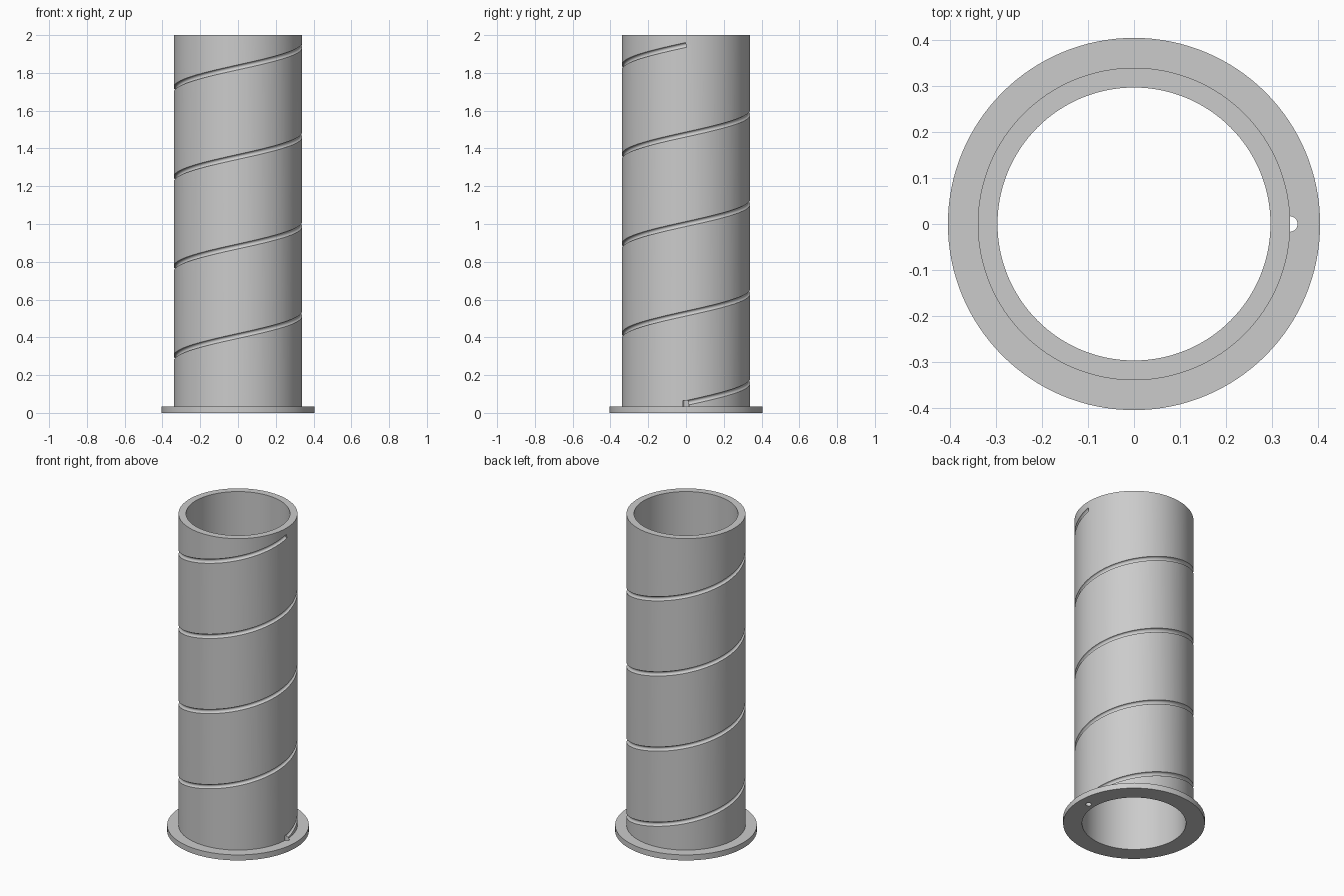
import bpy
import bmesh
import math
from mathutils import Matrix, Vector

old = bpy.data.objects.get("Cube")
if old:
    bpy.data.objects.remove(old, do_unlink=True)

INNER, OUTER, FLANGE = 0.297, 0.34, 0.405
HEIGHT, FLANGE_H = 2.0, 0.035
GROOVE_R, HOLE_R, HOLE_TOP = 0.013, 0.017, 0.065
START_Z, END_Z, TURNS = 0.052, 1.948, 4
SIDES = 128

grey = bpy.data.materials.new("plain_grey")
grey.use_nodes = True
colour = (0.6, 0.6, 0.6, 1)
grey.diffuse_color = colour
grey.node_tree.nodes["Principled BSDF"].inputs["Base Color"].default_value = colour


def make_object(name, bm):
    bmesh.ops.recalc_face_normals(bm, faces=bm.faces)
    mesh = bpy.data.meshes.new(name)
    bm.to_mesh(mesh)
    bm.free()
    mesh.materials.append(grey)
    obj = bpy.data.objects.new(name, mesh)
    bpy.context.collection.objects.link(obj)
    return obj


def bridge(bm, a, b):
    for i in range(len(a)):
        j = (i + 1) % len(a)
        bm.faces.new((a[i], a[j], b[j], b[i]))


# Flanged tube, turned from its wall profile
profile = [(INNER, 0), (FLANGE, 0), (FLANGE, FLANGE_H),
           (OUTER, FLANGE_H), (OUTER, HEIGHT), (INNER, HEIGHT)]
bm = bmesh.new()
rings = []
for i in range(SIDES):
    a = 2 * math.pi * i / SIDES
    rings.append([bm.verts.new((r * math.cos(a), r * math.sin(a), z)) for r, z in profile])
for i in range(SIDES):
    bridge(bm, rings[i], rings[(i + 1) % SIDES])
tube = make_object("flanged_tube", bm)

# Spiral groove cutter: a round section swept up the outside
bm = bmesh.new()
steps, section = TURNS * 96, 16
rise = (END_Z - START_Z) / (2 * math.pi * TURNS)
loops = []
for i in range(steps + 1):
    a = 2 * math.pi * TURNS * i / steps
    out = Vector((math.cos(a), math.sin(a), 0))
    along = Vector((-OUTER * math.sin(a), OUTER * math.cos(a), rise)).normalized()
    side = along.cross(out)
    centre = out * OUTER + Vector((0, 0, START_Z + rise * a))
    loops.append([bm.verts.new(centre + GROOVE_R * (out * math.cos(t) + side * math.sin(t)))
                  for t in (2 * math.pi * k / section for k in range(section))])
for a, b in zip(loops, loops[1:]):
    bridge(bm, a, b)
bm.faces.new(loops[0])
bm.faces.new(loops[-1])
groove_cutter = make_object("groove_cutter", bm)

# Feed hole cutter: upright pin through the flange to the groove start
bm = bmesh.new()
bmesh.ops.create_cone(bm, cap_ends=True, segments=24, radius1=HOLE_R, radius2=HOLE_R,
                      depth=2 * HOLE_TOP, matrix=Matrix.Translation((OUTER - 0.001, 0, 0)))
hole_cutter = make_object("hole_cutter", bm)

bpy.context.view_layer.objects.active = tube
tube.select_set(True)
for cutter in (groove_cutter, hole_cutter):
    mod = tube.modifiers.new(cutter.name, 'BOOLEAN')
    mod.operation = 'DIFFERENCE'
    mod.solver = 'EXACT'
    mod.object = cutter
    bpy.ops.object.modifier_apply(modifier=mod.name)
    bpy.data.objects.remove(cutter, do_unlink=True)

bpy.ops.object.shade_smooth_by_angle(angle=math.radians(30))
